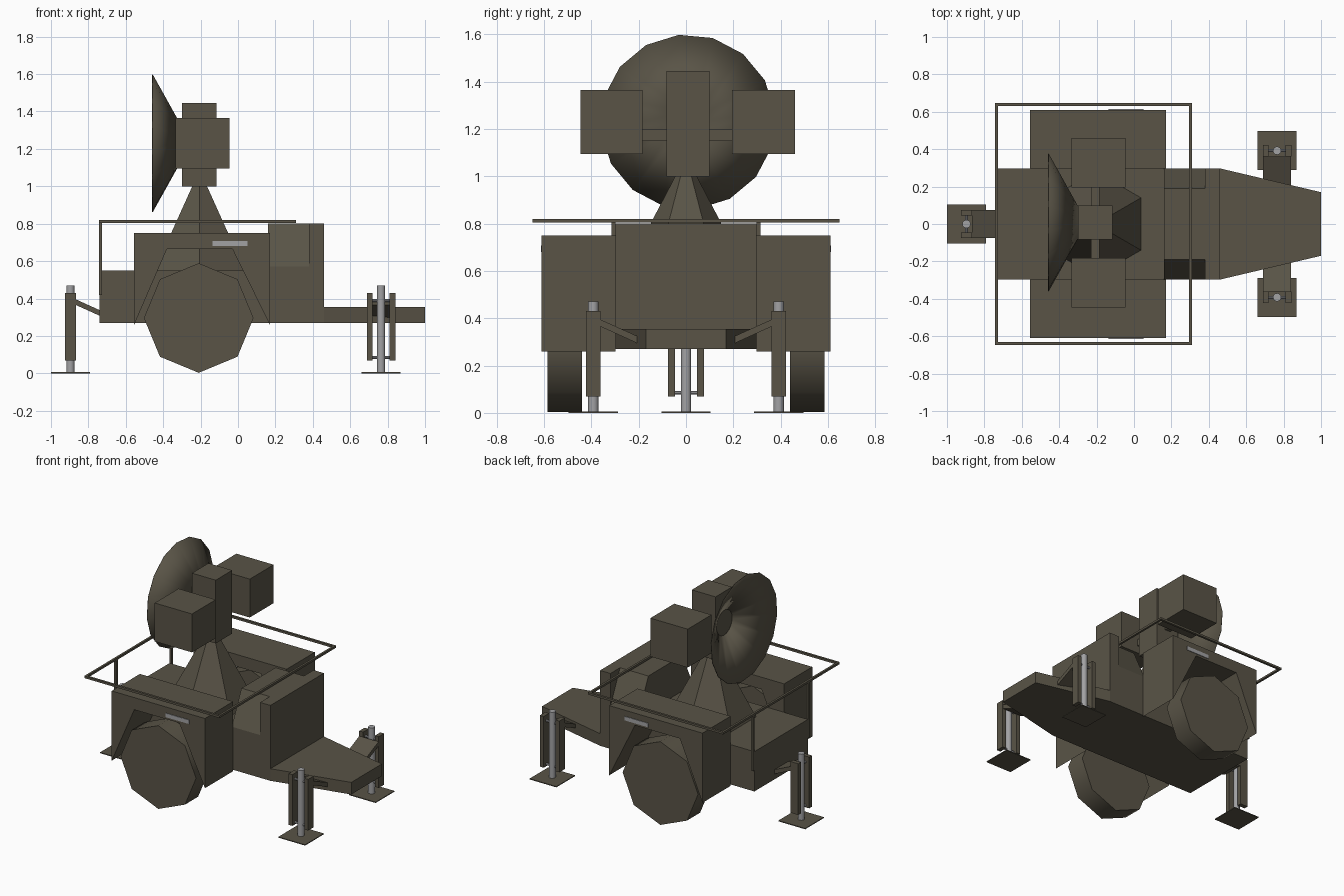
import bpy, bmesh, math
from mathutils import Matrix, Vector

if "Cube" in bpy.data.objects:
    bpy.data.objects.remove(bpy.data.objects["Cube"])


def material(name, rgb):
    m = bpy.data.materials.new(name)
    m.diffuse_color = (*rgb, 1)
    m.use_nodes = True
    m.node_tree.nodes["Principled BSDF"].inputs["Base Color"].default_value = m.diffuse_color
    return m


OLIVE = material("olive_paint", (0.10, 0.088, 0.062))
STEEL = material("bare_steel", (0.36, 0.36, 0.37))


def finish(name, bm, mat, smooth=None):
    bmesh.ops.recalc_face_normals(bm, faces=bm.faces)
    me = bpy.data.meshes.new(name)
    bm.to_mesh(me)
    bm.free()
    me.materials.append(mat)
    if smooth:
        for p in me.polygons:
            p.use_smooth = True
        me.set_sharp_from_angle(angle=math.radians(smooth))
    ob = bpy.data.objects.new(name, me)
    bpy.context.collection.objects.link(ob)
    return ob


def box(name, x, y, z, mat=OLIVE):
    bm = bmesh.new()
    bmesh.ops.create_cube(bm, size=1)
    for v in bm.verts:
        v.co = [(a + b) / 2 + c * (b - a) for (a, b), c in zip((x, y, z), v.co)]
    return finish(name, bm, mat)


def prism(name, points, push, mat=OLIVE):
    """Extrude a planar outline along the vector push."""
    bm = bmesh.new()
    f = bm.faces.new([bm.verts.new(p) for p in points])
    r = bmesh.ops.extrude_face_region(bm, geom=[f])
    bmesh.ops.translate(bm, vec=Vector(push),
                        verts=[g for g in r["geom"] if isinstance(g, bmesh.types.BMVert)])
    if f.is_valid and not any(len(e.link_faces) < 2 for e in f.edges) and \
            any(len(e.link_faces) > 2 for e in f.edges):
        bm.faces.remove(f)
    return finish(name, bm, mat)


def cone(name, loc, axis, r1, r2, depth, sides, mat=OLIVE, spin=0, caps=True, smooth=None):
    bm = bmesh.new()
    rot = Vector(axis).to_track_quat('Z', 'Y').to_matrix().to_4x4()
    m = Matrix.Translation(loc) @ rot @ Matrix.Rotation(math.radians(spin), 4, 'Z')
    bmesh.ops.create_cone(bm, cap_ends=caps, segments=sides, radius1=r1, radius2=r2,
                          depth=depth, matrix=m)
    return finish(name, bm, mat, smooth)


# Chassis: rear deck, front cabinet with chamfered rear part, tapered tongue
box("rear_deck", (-0.74, 0.16), (-0.297, 0.297), (0.27, 0.55))
box("cabinet_front", (0.38, 0.46), (-0.297, 0.297), (0.27, 0.80))
prism("cabinet_rear", [(0.16, y, z) for y, z in
      ((-0.297, 0.27), (0.297, 0.27), (0.297, 0.57), (0.19, 0.80), (-0.19, 0.80), (-0.297, 0.57))],
      (0.22, 0, 0))
prism("tongue", [(0.46, -0.297, 0.27), (1, -0.17, 0.27), (1, 0.17, 0.27), (0.46, 0.297, 0.27)],
      (0, 0, 0.085))

# Fenders with wheel arch, wheels and side handles
arch = ((-0.555, 0.26), (-0.38, 0.665), (-0.03, 0.665), (0.17, 0.26), (0.17, 0.75), (-0.555, 0.75))
for s, side in ((-1, "right"), (1, "left")):
    prism(f"fender_{side}", [(x, s * 0.297, z) for x, z in arch], (0, s * 0.313, 0))
    cone(f"wheel_{side}", (-0.21, s * 0.512, 0.296), (0, 1, 0), 0.293, 0.293, 0.146, 8,
         smooth=50)
    y = sorted((s * 0.608, s * 0.614))
    box(f"handle_{side}", (-0.135, 0.05), y, (0.68, 0.708), STEEL)

# Guard rail and its rear posts
for s, side in ((-1, "right"), (1, "left")):
    y = sorted((s * 0.632, s * 0.648))
    box(f"rail_{side}", (-0.742, 0.31), y, (0.805, 0.82))
    y = sorted((s * 0.297, s * 0.315))
    box(f"rail_post_{side}", (-0.742, -0.727), y, (0.42, 0.81))
box("rail_rear", (-0.742, -0.727), (-0.64, 0.64), (0.805, 0.82))
box("rail_front", (0.295, 0.31), (-0.64, 0.64), (0.805, 0.82))

# Pedestal and antenna head
cone("pedestal", (-0.205, 0, 0.79), (0, 0, 1), 0.28, 0.03, 0.48, 6)
bpy.data.objects["pedestal"].data.update()
box("head_column", (-0.30, -0.115), (-0.083, 0.10), (1.0, 1.445))
box("head_crossbar", (-0.23, -0.185), (-0.19, 0.20), (1.15, 1.198))
box("head_box_right", (-0.335, -0.045), (-0.447, -0.183), (1.095, 1.365))
box("head_box_left", (-0.335, -0.045), (0.195, 0.46), (1.095, 1.365))
dish = cone("dish", (-0.378, 0.008, 1.23), (1, 0, 0), 0.37, 0.09, 0.155, 16, spin=6,
            caps=False, smooth=40)
shell = dish.modifiers.new("shell", 'SOLIDIFY')
shell.thickness = 0.004
cone("dish_centre", (-0.298, 0.008, 1.23), (1, 0, 0), 0.09, 0.09, 0.006, 16, spin=6)


def jack(name, cx, cy, angle):
    """Stabiliser jack built with its arm reaching toward local -x, then turned."""
    reach = 0.0
    parts = [
        box(f"{name}_foot", (-0.104, 0.104), (-0.104, 0.104), (0, 0.006)),
        cone(f"{name}_leg", (0, 0, 0.236), (0, 0, 1), 0.022, 0.022, 0.468, 16, STEEL, smooth=40),
        prism(f"{name}_arm", [(x, -0.075, z) for x, z in
              ((-0.03, 0.395), (-0.185, 0.325), (-0.185, 0.295), (-0.03, 0.365))], (0, 0.15, 0)),
    ]
    for s, side in ((-1, "a"), (1, "b")):
        y = sorted((s * 0.046, s * 0.076))
        parts.append(box(f"{name}_plate_{side}", (-0.03, 0.03), y, (0.07, 0.43)))
    for z, level in ((0.085, "low"), (0.39, "high")):
        parts.append(cone(f"{name}_pin_{level}", (0, 0, z), (0, 1, 0), 0.008, 0.008, 0.1, 8, STEEL))
    m = Matrix.Translation((cx, cy, 0)) @ Matrix.Rotation(math.radians(angle), 4, 'Z')
    for p in parts:
        p.data.transform(m)


# Three jacks: two beside the tongue, one behind the deck
jack("jack_left", 0.765, 0.392, 90)
jack("jack_right", 0.765, -0.392, -90)
jack("jack_rear", -0.896, 0, 180)
